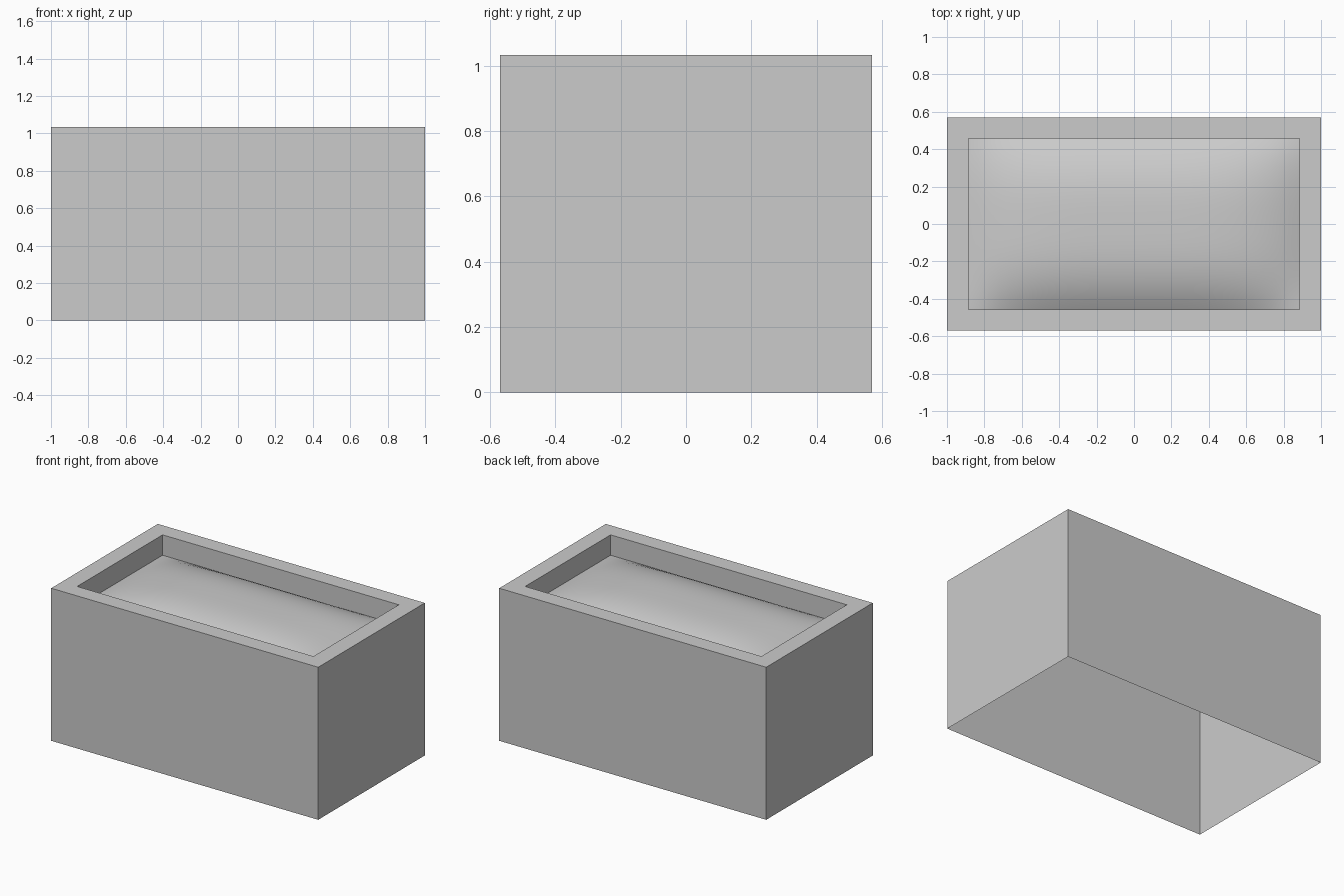
import bpy, bmesh

if "Cube" in bpy.data.objects:
    bpy.data.objects.remove(bpy.data.objects["Cube"])

HX, HY, H = 1.0, 0.57, 1.033      # outer half sizes and height
IX, IY = 0.885, 0.457             # opening half sizes
SOIL_Z, MOUND = 0.895, 0.10       # soil edge level and mound height


def add_object(name, bm):
    mesh = bpy.data.meshes.new(name)
    bm.to_mesh(mesh)
    bm.free()
    obj = bpy.data.objects.new(name, mesh)
    bpy.context.collection.objects.link(obj)
    return obj


def ring(bm, x, y, z):
    return [bm.verts.new((sx * x, sy * y, z))
            for sx, sy in ((-1, -1), (1, -1), (1, 1), (-1, 1))]


# Planter shell: thin outer walls open underneath, flat rim, short inner lip
bm = bmesh.new()
rings = [ring(bm, HX, HY, 0), ring(bm, HX, HY, H),
         ring(bm, IX, IY, H), ring(bm, IX, IY, SOIL_Z)]
for a, b in zip(rings, rings[1:]):
    for i in range(4):
        j = (i + 1) % 4
        bm.faces.new((a[i], a[j], b[j], b[i]))
add_object("planter_box", bm)

# Soil: smooth grid gently mounded in the middle
bm = bmesh.new()
bmesh.ops.create_grid(bm, x_segments=32, y_segments=20, size=1)
for v in bm.verts:
    u, w = v.co.x, v.co.y
    v.co = (u * IX, w * IY,
            SOIL_Z + MOUND * (1 - abs(u) ** 4) * (1 - abs(w) ** 3))
for f in bm.faces:
    f.smooth = True
add_object("soil", bm)
